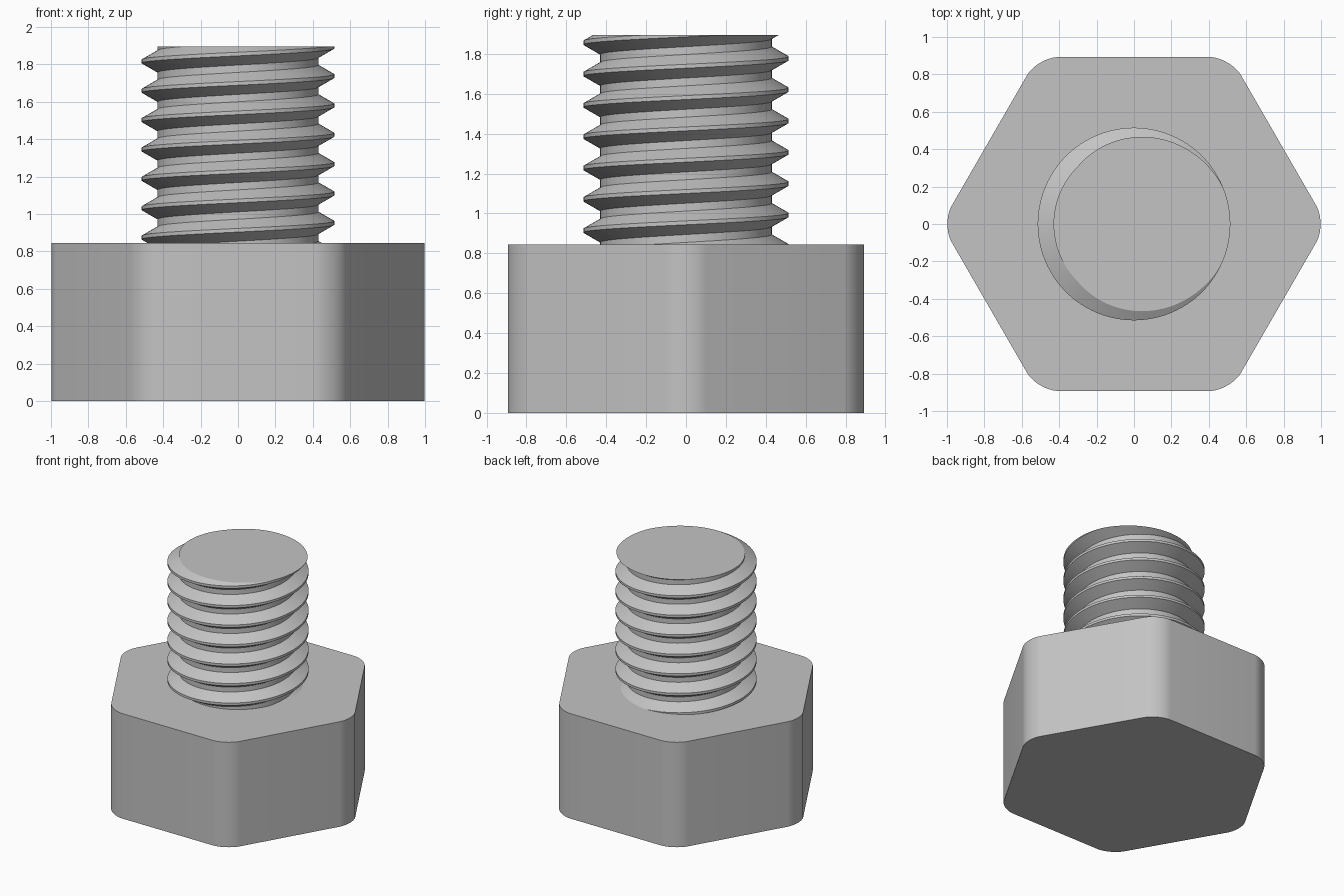
import bpy
import bmesh
from math import radians, cos, sin, tan, pi
from mathutils import Matrix, Vector

cube = bpy.data.objects.get("Cube")
if cube:
    bpy.data.objects.remove(cube, do_unlink=True)

steel = bpy.data.materials.new("grey steel")
steel.use_nodes = True
steel.diffuse_color = (0.55, 0.55, 0.55, 1)
steel.node_tree.nodes["Principled BSDF"].inputs["Base Color"].default_value = steel.diffuse_color

HEAD_TOP, TOP = 0.845, 1.895
APOTHEM, CORNER = 0.893, 0.2       # hexagon half-width, corner rounding radius
CREST, ROOT, PITCH = 0.515, 0.43, 0.157
SEGS = 96                          # steps per thread turn


def finish(bm, name):
    """Turn the bmesh into a smooth shaded object with sharp edges."""
    bmesh.ops.recalc_face_normals(bm, faces=bm.faces)
    mesh = bpy.data.meshes.new(name)
    bm.to_mesh(mesh)
    bm.free()
    mesh.materials.append(steel)
    obj = bpy.data.objects.new(name, mesh)
    bpy.context.collection.objects.link(obj)
    bpy.ops.object.select_all(action='DESELECT')
    obj.select_set(True)
    bpy.context.view_layer.objects.active = obj
    bpy.ops.object.shade_smooth_by_angle(angle=radians(30))
    return obj


# Hexagonal head with rounded upright corners
bm = bmesh.new()
radius = APOTHEM / cos(pi / 6)
bmesh.ops.create_cone(bm, cap_ends=True, segments=6, radius1=radius, radius2=radius,
                      depth=HEAD_TOP,
                      matrix=Matrix.Translation((0, 0, HEAD_TOP / 2)) @ Matrix.Rotation(pi / 6, 4, 'Z'))
upright = [e for e in bm.edges if abs(e.verts[0].co.z - e.verts[1].co.z) > 0.1]
bmesh.ops.bevel(bm, geom=upright, offset=CORNER * tan(pi / 6), offset_type='OFFSET',
                segments=10, profile=0.5, affect='EDGES')
finish(bm, "hex_head")

# Threaded shank: a flat-crested 60 degree profile swept along a right-hand helix
bm = bmesh.new()
half_crest = PITCH / 16
flank = (CREST - ROOT) * tan(pi / 6)
profile = [(CREST, -half_crest), (CREST, half_crest),
           (ROOT, half_crest + flank), (ROOT, PITCH - half_crest - flank)]
turns = 10
start = TOP - 8 * PITCH            # a crest meets the end face on the +x side
rows = []
for i in range(turns * SEGS + 1):
    a = 2 * pi * i / SEGS
    rows.append([bm.verts.new((r * cos(a), r * sin(a), start + PITCH * i / SEGS + z))
                 for r, z in profile])
for i in range(turns * SEGS):
    p, q = rows[i], rows[i + 1]
    for j in range(3):
        bm.faces.new((p[j], q[j], q[j + 1], p[j + 1]))
    if i + 1 + SEGS < len(rows):   # the root joins the next turn up
        bm.faces.new((p[3], q[3], rows[i + 1 + SEGS][0], rows[i + SEGS][0]))

# Trim both ends square and close them
for z, direction in ((HEAD_TOP - 0.005, -1), (TOP, 1)):
    cut = bmesh.ops.bisect_plane(bm, geom=bm.verts[:] + bm.edges[:] + bm.faces[:],
                                 dist=1e-6, plane_co=Vector((0, 0, z)),
                                 plane_no=Vector((0, 0, direction)), clear_outer=True)
    rim = [e for e in bm.edges if e.is_boundary
           and all(abs(v.co.z - z) < 1e-5 for v in e.verts)]
    bmesh.ops.edgeloop_fill(bm, edges=rim)
finish(bm, "threaded_shank")
